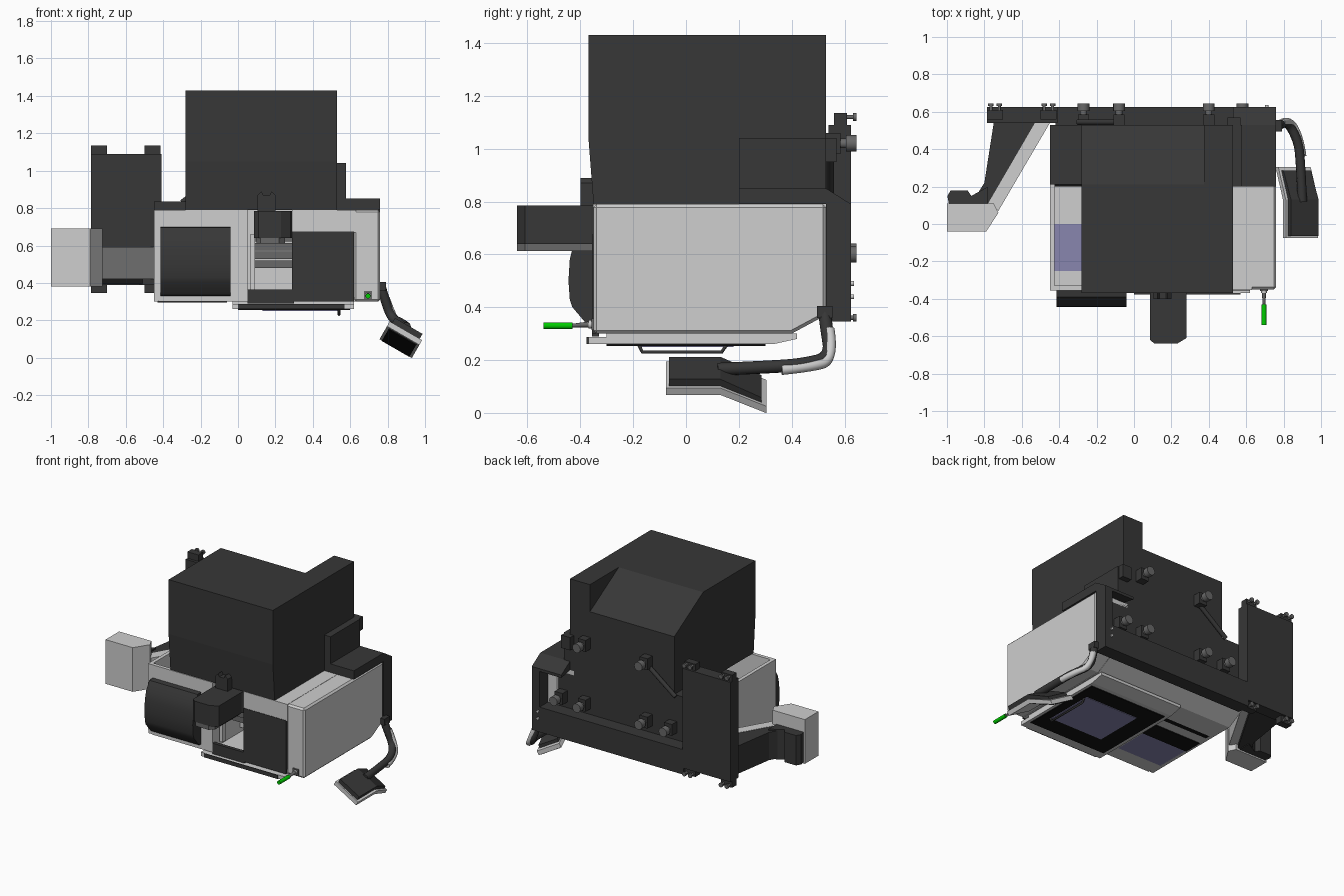
import bpy, bmesh, math
from mathutils import Matrix, Vector

cube = bpy.data.objects.get("Cube")
if cube:
    bpy.data.objects.remove(cube)


def material(name, r, g, b):
    m = bpy.data.materials.new(name)
    m.use_nodes = True
    m.diffuse_color = (r, g, b, 1)
    m.node_tree.nodes["Principled BSDF"].inputs["Base Color"].default_value = (r, g, b, 1)
    return m


DARK = material("charcoal", 0.038, 0.038, 0.038)
LIGHT = material("light grey", 0.62, 0.62, 0.62)
MID = material("mid grey", 0.14, 0.14, 0.14)
BLACK = material("black", 0.006, 0.006, 0.006)
GLASS = material("lavender glass", 0.25, 0.24, 0.43)
GREEN = material("green", 0.0, 0.6, 0.0)


def finish(name, bm, mat, smooth=False):
    bmesh.ops.recalc_face_normals(bm, faces=bm.faces)
    me = bpy.data.meshes.new(name)
    bm.to_mesh(me)
    bm.free()
    me.materials.append(mat)
    ob = bpy.data.objects.new(name, me)
    bpy.context.collection.objects.link(ob)
    if smooth:
        bpy.ops.object.select_all(action='DESELECT')
        bpy.context.view_layer.objects.active = ob
        ob.select_set(True)
        bpy.ops.object.shade_smooth_by_angle(angle=math.radians(35))
    return ob


def prism(name, axis, pts, lo, hi, mat, smooth=False):
    """Extrude a 2D outline along an axis; the outline uses the other two axes in order."""
    bm = bmesh.new()
    place = {'x': lambda p, t: (t, p[0], p[1]),
             'y': lambda p, t: (p[0], t, p[1]),
             'z': lambda p, t: (p[0], p[1], t)}[axis]
    face = bm.faces.new([bm.verts.new(place(p, lo)) for p in pts])
    ext = bmesh.ops.extrude_face_region(bm, geom=[face])
    step = Vector(place((0, 0), hi - lo))
    bmesh.ops.translate(bm, vec=step, verts=[v for v in ext["geom"] if isinstance(v, bmesh.types.BMVert)])
    return finish(name, bm, mat, smooth)


def box(name, x, y, z, mat, bevel=0):
    ob = prism(name, 'z', [(x[0], y[0]), (x[1], y[0]), (x[1], y[1]), (x[0], y[1])], z[0], z[1], mat)
    if bevel:
        b = ob.modifiers.new("bevel", 'BEVEL')
        b.width, b.segments = bevel, 2
    return ob


def rod(name, a, b, r, mat, r2=None, sides=16):
    a, b = Vector(a), Vector(b)
    bm = bmesh.new()
    rot = (b - a).to_track_quat('Z', 'Y').to_matrix().to_4x4()
    bmesh.ops.create_cone(bm, cap_ends=True, segments=sides, radius1=r, radius2=r if r2 is None else r2,
                          depth=(b - a).length, matrix=Matrix.Translation((a + b) / 2) @ rot)
    return finish(name, bm, mat, True)


def tube(name, pts, r, mat, poly=False):
    cu = bpy.data.curves.new(name, 'CURVE')
    cu.dimensions, cu.bevel_depth, cu.bevel_resolution = '3D', r, 3
    cu.use_fill_caps = True
    sp = cu.splines.new('POLY' if poly else 'NURBS')
    sp.points.add(len(pts) - 1)
    for p, co in zip(sp.points, pts):
        p.co = (*co, 1)
    if not poly:
        sp.use_endpoint_u, sp.order_u = True, 3
    cu.materials.append(mat)
    ob = bpy.data.objects.new(name, cu)
    bpy.context.collection.objects.link(ob)
    return ob


# Upper housing: sloped rear plus a full-depth side wall
prism("upper_housing", 'x', [(-0.35, 0.79), (0.53, 0.79), (0.53, 1.24), (0.21, 1.43), (-0.37, 1.43), (-0.37, 1.05)],
      -0.28, 0.375, DARK)
prism("upper_side_wall", 'x', [(-0.35, 0.79), (0.53, 0.79), (0.53, 1.43), (-0.37, 1.43), (-0.37, 1.05)],
      0.375, 0.53, DARK)
box("side_step", (0.53, 0.578), (0.2, 0.53), (0.85, 1.04), DARK)
box("side_step_rear", (0.5, 0.57), (0.53, 0.57), (0.95, 1.04), DARK)
box("side_shelf", (0.53, 0.76), (0.2, 0.53), (0.79, 0.85), DARK)
box("left_shelf", (-0.45, -0.28), (0.21, 0.53), (0.79, 0.835), DARK)

# Hollow main body with open front bay
side = [(-0.35, 0.3), (0.4, 0.3), (0.53, 0.37), (0.53, 0.79), (-0.35, 0.79)]
prism("body_left_wall", 'x', side, -0.45, -0.425, LIGHT)
right_side = prism("body_right_wall", 'x', side, 0.62, 0.76, LIGHT)
bev = right_side.modifiers.new("bevel", 'BEVEL')
bev.width, bev.segments = 0.012, 1
box("body_top_right", (0.5, 0.63), (-0.35, 0.53), (0.76, 0.79), LIGHT)
box("body_back_wall", (-0.44, 0.62), (0.49, 0.53), (0.37, 0.79), DARK)
box("bay_rear_wall", (-0.425, 0.62), (0.2, 0.235), (0.3, 0.79), BLACK)
box("bay_divider", (0.03, 0.05), (-0.33, 0.2), (0.3, 0.79), LIGHT)
box("floor_rear", (-0.43, 0.63), (0, 0.4), (0.3, 0.325), LIGHT)
box("floor_front", (-0.43, 0.63), (-0.34, -0.25), (0.3, 0.325), LIGHT)
box("floor_right", (-0.08, 0.63), (-0.25, 0), (0.3, 0.325), LIGHT)
box("floor_window", (-0.43, -0.08), (-0.25, 0), (0.3, 0.32), GLASS)
box("floor_dark_strip", (-0.43, -0.06), (0, 0.13), (0.294, 0.3), BLACK)
prism("floor_rear_slope", 'x', [(0.4, 0.3), (0.53, 0.37), (0.53, 0.39), (0.4, 0.32)], -0.43, 0.63, LIGHT)

# Front panels
prism("front_left_panel", 'y', [(-0.42, 0.3), (0.05, 0.3), (0.05, 0.79), (-0.45, 0.79), (-0.45, 0.33)],
      -0.355, -0.33, LIGHT)
box("front_top_panel", (0.29, 0.63), (-0.352, -0.33), (0.67, 0.79), LIGHT)
box("front_dark_panel", (0.29, 0.62), (-0.355, -0.33), (0.3, 0.675), DARK)
box("front_sill", (0.05, 0.3), (-0.355, -0.33), (0.29, 0.365), DARK)
prism("front_cover", 'x', [(-0.35, 0.33), (-0.375, 0.335), (-0.43, 0.4), (-0.44, 0.43), (-0.445, 0.5), (-0.44, 0.58),
                           (-0.425, 0.64), (-0.39, 0.695), (-0.35, 0.7)], -0.415, -0.04, DARK, True)

# Parts inside the open bay
box("bay_backing", (0.05, 0.3), (-0.05, -0.03), (0.36, 0.79), LIGHT)
for i in range(4):
    box("bay_ledge", (0.09, 0.3), (-0.2 - i * 0.02, -0.05), (0.48 + i * 0.047, 0.52 + i * 0.047), MID)
box("bay_post", (0.065, 0.09), (-0.3, -0.26), (0.36, 0.66), LIGHT)

# Projecting head with clip
prism("head", 'z', [(0.085, -0.62), (0.11, -0.64), (0.23, -0.64), (0.28, -0.61), (0.28, -0.36), (0.3, -0.33),
                    (0.085, -0.33)], 0.64, 0.785, DARK)
prism("head_base", 'z', [(0.1, -0.61), (0.12, -0.64), (0.22, -0.64), (0.25, -0.61), (0.25, -0.34),
                         (0.1, -0.34)], 0.612, 0.64, MID)
prism("head_clip", 'y', [(0.105, 0.78), (0.2, 0.78), (0.2, 0.87), (0.18, 0.89), (0.17, 0.87), (0.135, 0.87),
                         (0.125, 0.89), (0.105, 0.87)], -0.4, -0.35, DARK)

# Bottom tray with window and wire handle
prism("tray", 'x', [(-0.37, 0.26), (0.33, 0.26), (0.42, 0.28), (0.42, 0.3), (-0.3, 0.3), (-0.3, 0.287), (-0.37, 0.287)],
      -0.03, 0.62, LIGHT)
box("tray_front_strip", (0, 0.57), (-0.376, -0.369), (0.26, 0.287), DARK)
box("tray_dark_face", (0.0, 0.6), (-0.3, 0.3), (0.254, 0.261), BLACK)
box("tray_window", (0.13, 0.54), (-0.17, 0.18), (0.25, 0.255), GLASS)
tube("wire_handle", [(0.54, -0.18, 0.26), (0.54, -0.165, 0.23), (0.54, 0.135, 0.23), (0.54, 0.155, 0.26)],
     0.007, DARK, True)

# Green-handled lever
box("lever_seat", (0.673, 0.717), (-0.358, -0.349), (0.313, 0.357), MID)
rod("lever_base", (0.695, -0.35, 0.335), (0.695, -0.37, 0.335), 0.016, LIGHT)
rod("lever_stem", (0.695, -0.36, 0.335), (0.695, -0.44, 0.33), 0.012, MID, 0.006)
rod("lever_grip", (0.695, -0.43, 0.33), (0.695, -0.54, 0.33), 0.013, GREEN)

# Rear frame: low bar, end post and tall plate
box("rear_bar", (-0.42, 0.76), (0.53, 0.625), (0.345, 0.52), DARK)
prism("rear_post", 'x', [(0.53, 0.35), (0.625, 0.35), (0.625, 0.79), (0.53, 0.85)], 0.7, 0.76, DARK)
prism("rear_post_cap", 'x', [(0.53, 0.79), (0.625, 0.77), (0.625, 0.79), (0.53, 0.85)], 0.53, 0.7, DARK)
box("rear_plate", (-0.785, -0.41), (0.54, 0.625), (0.39, 1.09), DARK)
for x in (-0.74, -0.455):
    box("plate_tab_top", (x - 0.045, x + 0.04), (0.56, 0.61), (1.08, 1.135), DARK)
    box("plate_tab_bottom", (x - 0.045, x + 0.04), (0.56, 0.61), (0.345, 0.4), DARK)
    for z in (1.12, 0.36):
        for dx in (-0.025, 0.02):
            rod("plate_screw", (x + dx, 0.6, z), (x + dx, 0.645, z), 0.008, MID)
            rod("plate_screw_head", (x + dx, 0.632, z), (x + dx, 0.645, z), 0.015, MID)
for z in (0.44, 0.49):
    rod("bar_screw", (0.71, 0.62, z), (0.71, 0.635, z), 0.009, LIGHT)

# Rear knobs on brackets
for x, z in ((0.4, 1.02), (-0.08, 1.02), (0.58, 0.6), (0.4, 0.6), (-0.08, 0.61), (-0.27, 0.61)):
    box("knob_bracket", (x - 0.03, x + 0.03), (0.5, 0.585), (z - 0.04, z + 0.04), DARK)
    rod("knob_stem", (x, 0.58, z), (x, 0.62, z), 0.018, MID)
    rod("knob", (x, 0.605, z), (x, 0.645, z), 0.031, MID)
tube("rear_strut", [(-0.09, 0.545, 0.99), (-0.3, 0.545, 0.83)], 0.015, DARK, True)

# Left arm and side unit
prism("side_unit", 'z', [(-1, -0.04), (-0.79, -0.04), (-0.725, 0.06), (-0.75, 0.11), (-1, 0.11)], 0.38, 0.69, LIGHT)
prism("side_unit_back", 'z', [(-0.99, 0.11), (-0.78, 0.11), (-0.78, 0.2), (-0.87, 0.15), (-0.89, 0.18), (-0.98, 0.18),
                              (-0.998, 0.15)], 0.39, 0.6, DARK)
prism("arm_dark", 'z', [(-0.75, 0.54), (-0.51, 0.54), (-0.77, 0.1), (-0.85, 0.14), (-0.8, 0.22)], 0.395, 0.59, DARK)
prism("arm_light", 'z', [(-0.53, 0.54), (-0.45, 0.54), (-0.725, 0.07), (-0.78, 0.11)], 0.42, 0.592, LIGHT)

# Right hanging paddle on a curved arm
tilt = Matrix.Translation((0.913, 0, 0.17)) @ Matrix.Rotation(math.radians(30), 4, 'Y')


def bent(top, bottom, y0, y1):
    return [(y0, top), (0.13, top), (y1, top - 0.08), (y1, bottom - 0.08), (0.13, bottom), (y0, bottom)]


paddle = [prism("paddle_shell", 'x', bent(-0.03, -0.06, -0.075, 0.305), -0.1, 0.1, LIGHT),
          prism("paddle_top", 'x', bent(0, -0.031, -0.065, 0.285), -0.085, 0.085, DARK),
          prism("paddle_grille", 'x', [(0.14, -0.063), (0.295, -0.135), (0.295, -0.142), (0.14, -0.07)],
                -0.085, 0.085, BLACK)]
for ob in paddle:
    ob.data.transform(tilt)
path = [(0.765, 0.525, 0.38), (0.78, 0.53, 0.33), (0.82, 0.55, 0.21), (0.875, 0.45, 0.185), (0.89, 0.35, 0.175),
        (0.9, 0.12, 0.165)]
tube("paddle_arm_dark", path, 0.025, DARK)
tube("paddle_arm_light", [(x + 0.012, y + 0.012, z - 0.012) for x, y, z in path[1:-1]], 0.02, LIGHT)
box("paddle_arm_mount", (0.74, 0.79), (0.495, 0.555), (0.36, 0.405), DARK)
